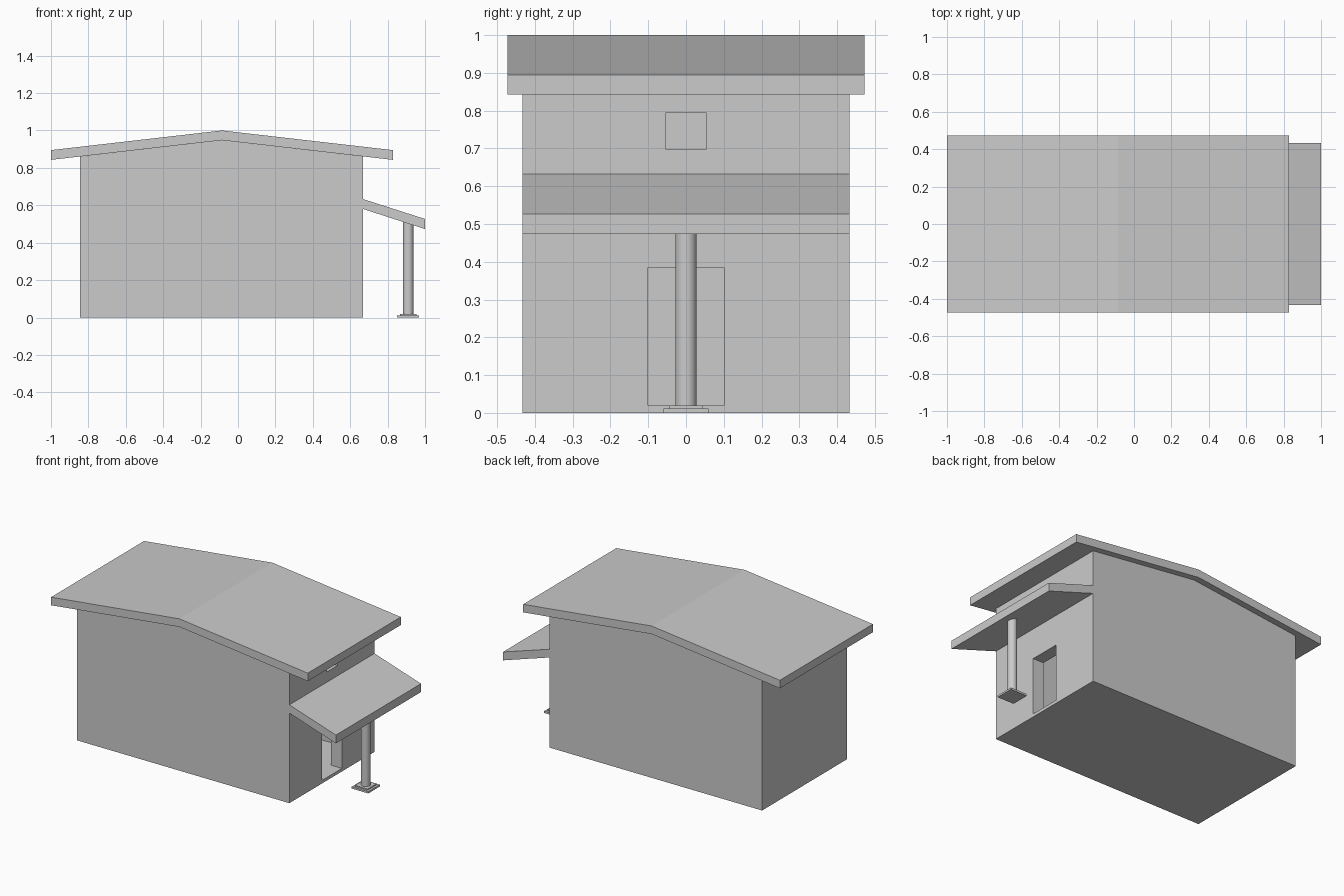
import bpy, bmesh

if "Cube" in bpy.data.objects:
    bpy.data.objects.remove(bpy.data.objects["Cube"])

RIDGE_X, WALL_L, WALL_R = -0.086, -0.845, 0.669
WALL_Y, THICK = 0.433, 0.077


def underside(x):
    """Height of the main roof's lower surface at x."""
    return 0.948 - abs(x - RIDGE_X) * 0.115


def prism(name, profile, half_y):
    """Extrude an x-z profile symmetrically along y."""
    bm = bmesh.new()
    face = bm.faces.new([bm.verts.new((x, -half_y, z)) for x, z in profile])
    ext = bmesh.ops.extrude_face_region(bm, geom=[face])
    verts = [g for g in ext["geom"] if isinstance(g, bmesh.types.BMVert)]
    bmesh.ops.translate(bm, verts=verts, vec=(0, 2 * half_y, 0))
    bmesh.ops.recalc_face_normals(bm, faces=bm.faces)
    mesh = bpy.data.meshes.new(name)
    bm.to_mesh(mesh)
    bm.free()
    obj = bpy.data.objects.new(name, mesh)
    bpy.context.collection.objects.link(obj)
    return obj


def box(name, x0, x1, half_y, z0, z1):
    return prism(name, [(x0, z0), (x1, z0), (x1, z1), (x0, z1)], half_y)


def cut(target, cutter):
    mod = target.modifiers.new(cutter.name, 'BOOLEAN')
    mod.operation = 'DIFFERENCE'
    mod.solver = 'EXACT'
    mod.object = cutter
    cutter.hide_render = True
    bpy.context.view_layer.objects.active = target
    bpy.ops.object.modifier_apply(modifier=mod.name)
    bpy.data.objects.remove(cutter)


# House walls with gabled long sides
walls = prism("house_walls", [
    (WALL_L, 0), (WALL_R, 0), (WALL_R, underside(WALL_R)),
    (RIDGE_X, underside(RIDGE_X)), (WALL_L, underside(WALL_L))], WALL_Y)

# Hollow room, doorway and small window above the porch
cut(walls, box("room_cutter", WALL_L + THICK, WALL_R - THICK, WALL_Y - THICK, 0.02, 1.1))
cut(walls, box("door_cutter", 0.5, 0.8, 0.101, 0.02, 0.385))
cut(walls, box("window_cutter", 0.5, 0.8, 0.054, 0.699, 0.794))

# Main roof slab
prism("main_roof", [
    (-1.0, 0.843), (RIDGE_X, 0.948), (0.828, 0.843),
    (0.828, 0.895), (RIDGE_X, 1.0), (-1.0, 0.895)], 0.473)

# Sloping porch roof
prism("porch_roof", [(WALL_R, 0.580), (1.0, 0.473), (1.0, 0.527), (WALL_R, 0.633)], WALL_Y)

# Porch post on a stepped base
PX = 0.910
box("post_base", PX - 0.059, PX + 0.059, 0.059, 0, 0.012)
box("post_base_step", PX - 0.045, PX + 0.045, 0.045, 0.012, 0.019)
bpy.ops.mesh.primitive_cylinder_add(vertices=32, radius=0.028, depth=0.493,
                                    location=(PX, 0, 0.019 + 0.493 / 2))
bpy.context.object.name = "porch_post"
bpy.ops.object.shade_smooth_by_angle()
